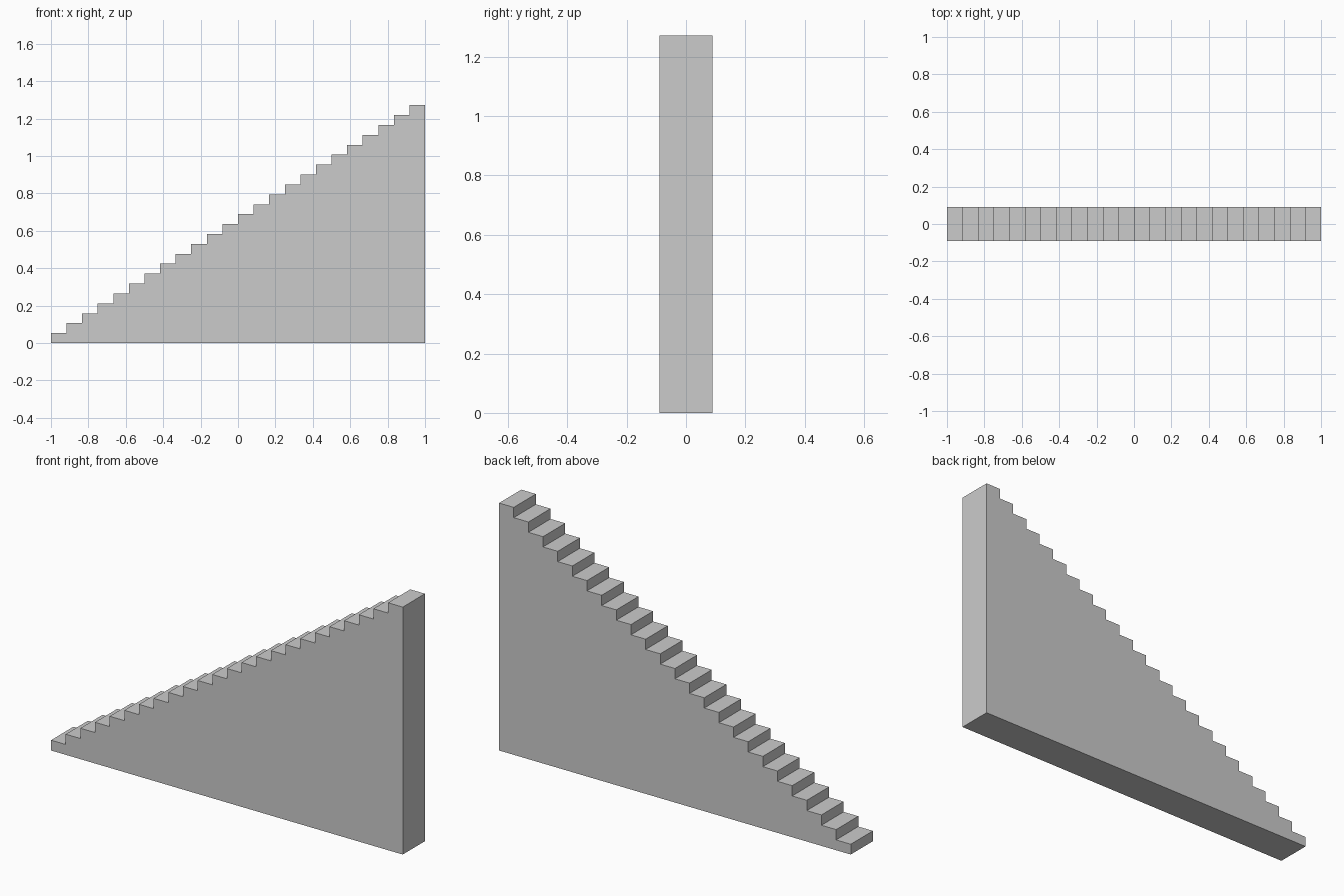
import bpy, bmesh

if "Cube" in bpy.data.objects:
    bpy.data.objects.remove(bpy.data.objects["Cube"])

STEPS = 24
LENGTH, WIDTH, HEIGHT = 2.0, 0.18, 1.272
tread, riser = LENGTH / STEPS, HEIGHT / STEPS

# Stepped side profile: riser then tread, closed along the ground
profile = [(-LENGTH / 2, 0.0)]
for i in range(STEPS):
    x, z = -LENGTH / 2 + i * tread, (i + 1) * riser
    profile += [(x, z), (x + tread, z)]
profile.append((LENGTH / 2, 0.0))

# Extrude the profile across the stair width
bm = bmesh.new()
side = bm.faces.new([bm.verts.new((x, -WIDTH / 2, z)) for x, z in profile])
extruded = bmesh.ops.extrude_face_region(bm, geom=[side], use_keep_orig=True)
verts = [g for g in extruded["geom"] if isinstance(g, bmesh.types.BMVert)]
bmesh.ops.translate(bm, verts=verts, vec=(0, WIDTH, 0))
bmesh.ops.recalc_face_normals(bm, faces=bm.faces)

mesh = bpy.data.meshes.new("staircase")
bm.to_mesh(mesh)
bm.free()
bpy.context.collection.objects.link(bpy.data.objects.new("staircase", mesh))
